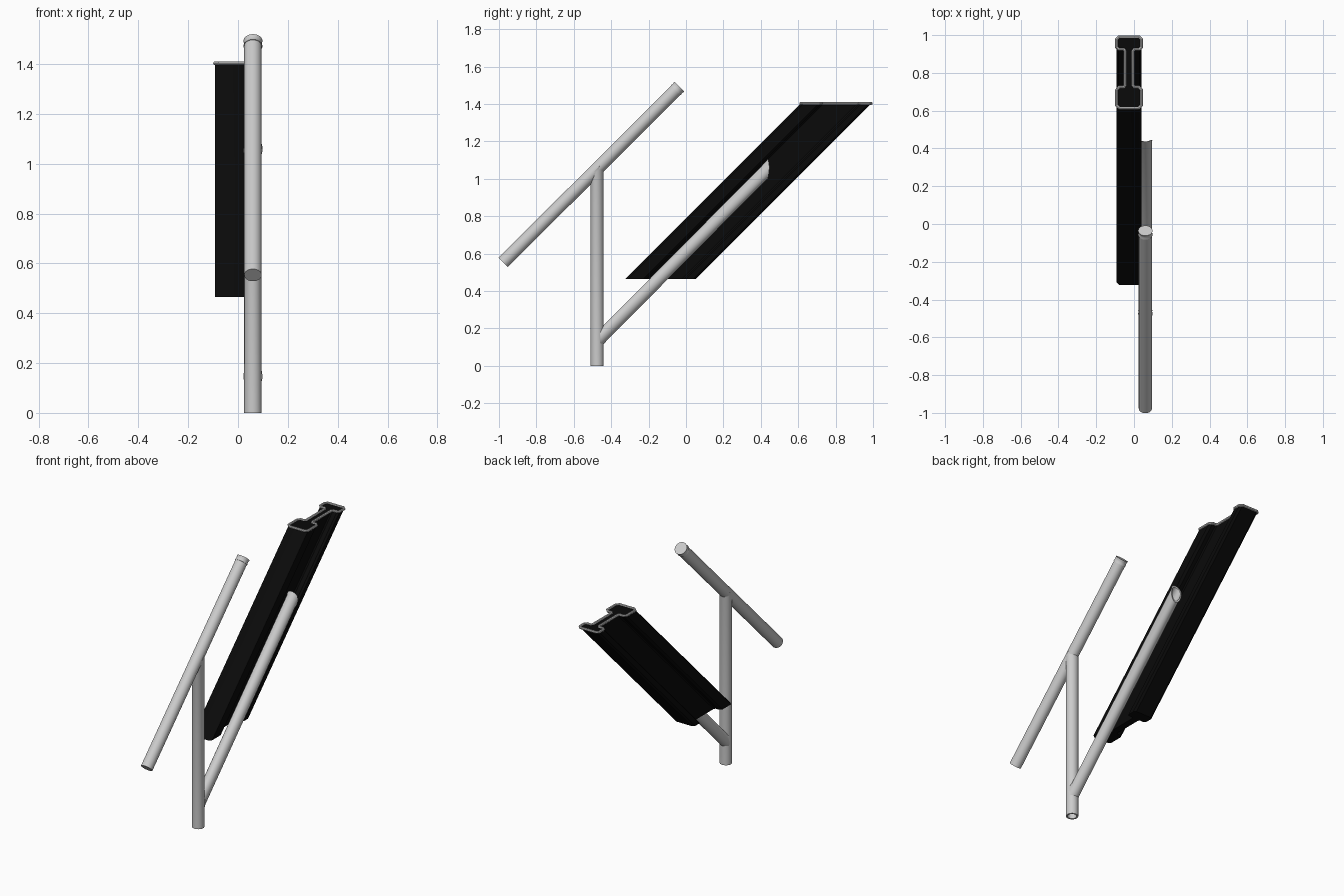
import bpy, bmesh
from math import sin, cos, tau, radians
from mathutils import Vector

cube = bpy.data.objects.get("Cube")
if cube:
    bpy.data.objects.remove(cube)


def material(name, rgb):
    m = bpy.data.materials.new(name)
    m.use_nodes = True
    m.diffuse_color = (*rgb, 1)
    m.node_tree.nodes["Principled BSDF"].inputs["Base Color"].default_value = (*rgb, 1)
    return m


GREY = material("light grey metal", (0.6, 0.6, 0.6))
BLACK = material("black", (0.003, 0.003, 0.003))


def finish(bm, name, mat):
    bmesh.ops.recalc_face_normals(bm, faces=bm.faces)
    mesh = bpy.data.meshes.new(name)
    bm.to_mesh(mesh)
    bm.free()
    mesh.materials.append(mat)
    obj = bpy.data.objects.new(name, mesh)
    bpy.context.collection.objects.link(obj)
    smooth(obj)


def smooth(obj):
    bpy.ops.object.select_all(action="DESELECT")
    obj.select_set(True)
    bpy.context.view_layer.objects.active = obj
    bpy.ops.object.shade_smooth_by_angle(angle=radians(35))


TUBE_X, RADIUS, FLARE, SEGMENTS = 0.06, 0.035, 0.038, 32


def tube(name, start, end, cuts, inner=0, radii=(RADIUS, RADIUS), cope=(0, 0)):
    """Tube between two (y, z) points; each end is cut by a plane and may be coped."""
    ends = [Vector((TUBE_X, *start)), Vector((TUBE_X, *end))]
    d = (ends[1] - ends[0]).normalized()
    side = Vector((1, 0, 0))
    up = d.cross(side)
    bm = bmesh.new()

    def ring(i, r, inset=0):
        verts = []
        for k in range(SEGMENTS):
            a = tau * k / SEGMENTS
            off = side * cos(a) * r + up * sin(a) * r
            m = Vector((0, *cuts[i]))
            slide = -off.dot(m) / d.dot(m) + cope[i] * cos(a) ** 2
            slide += inset * (1 if i == 0 else -1)
            verts.append(bm.verts.new(ends[i] + off + d * slide))
        return verts

    # Short flare only where the end radius differs from the tube
    rings = [ring(0, radii[0])]
    if radii[0] != RADIUS:
        rings.append(ring(0, RADIUS, 0.012))
    if radii[1] != RADIUS:
        rings.append(ring(1, RADIUS, 0.012))
    rings.append(ring(1, radii[1]))
    if inner:
        rings += [ring(1, inner), ring(0, inner), rings[0]]
    else:
        bm.faces.new(rings[0])
        bm.faces.new(rings[-1])
    for a, b in zip(rings, rings[1:]):
        for k in range(SEGMENTS):
            j = (k + 1) % SEGMENTS
            bm.faces.new((a[k], a[j], b[j], b[k]))
    finish(bm, name, GREY)


# Slanted rail with a slightly wider cap at its upper end
SQUARE = (1, 1)
tube("upper_rail", (-0.977, 0.553), (-0.053, 1.475), (SQUARE, SQUARE))
tube("rail_end_cap", (-0.056, 1.472), (-0.035, 1.493), (SQUARE, SQUARE),
     radii=(FLARE, FLARE))

# Hollow upright, cut to meet the rail
tube("upright_post", (-0.475, 0), (-0.475, 1.053), ((0, 1), (-1, 1)),
     inner=0.026, radii=(RADIUS, FLARE))

# Hollow slanted brace with upright coped ends
tube("slanted_brace", (-0.452, 0.155), (0.437, 1.052), ((1, 0), (1, 0)),
     inner=0.03, radii=(FLARE, FLARE), cope=(-0.012, 0.012))

# Beam: I-shaped outline sheared along the slope
half = [(0.050, 0.613), (0.066, 0.628), (0.066, 0.71), (0.052, 0.725),
        (0.028, 0.725), (0.021, 0.735), (0.021, 0.915), (0.028, 0.925),
        (0.055, 0.925), (0.066, 0.936), (0.066, 0.978), (0.053, 0.991)]
BEAM_X, TOP, BOTTOM = -0.026, 1.402, 0.465
outline = [(BEAM_X + x, y) for x, y in half]
outline += [(BEAM_X - x, y) for x, y in reversed(half)]

bm = bmesh.new()
upper = [bm.verts.new((x, y, TOP)) for x, y in outline]
lower = [bm.verts.new((x, y - (TOP - BOTTOM), BOTTOM)) for x, y in outline]
bm.faces.new(upper)
bm.faces.new(lower)
for i in range(len(outline)):
    j = (i + 1) % len(outline)
    bm.faces.new((upper[i], upper[j], lower[j], lower[i]))
finish(bm, "slanted_beam", BLACK)

# Light trim around the top edge of the beam
curve = bpy.data.curves.new("beam_top_trim", "CURVE")
curve.dimensions = "3D"
curve.bevel_depth = 0.008
curve.bevel_resolution = 2
spline = curve.splines.new("POLY")
spline.points.add(len(outline) - 1)
for p, (x, y) in zip(spline.points, outline):
    p.co = (x, y, TOP + 0.001, 1)
spline.use_cyclic_u = True
curve.materials.append(GREY)
trim = bpy.data.objects.new("beam_top_trim", curve)
bpy.context.collection.objects.link(trim)
bpy.ops.object.select_all(action="DESELECT")
trim.select_set(True)
bpy.context.view_layer.objects.active = trim
bpy.ops.object.convert(target="MESH")
smooth(bpy.context.view_layer.objects.active)
